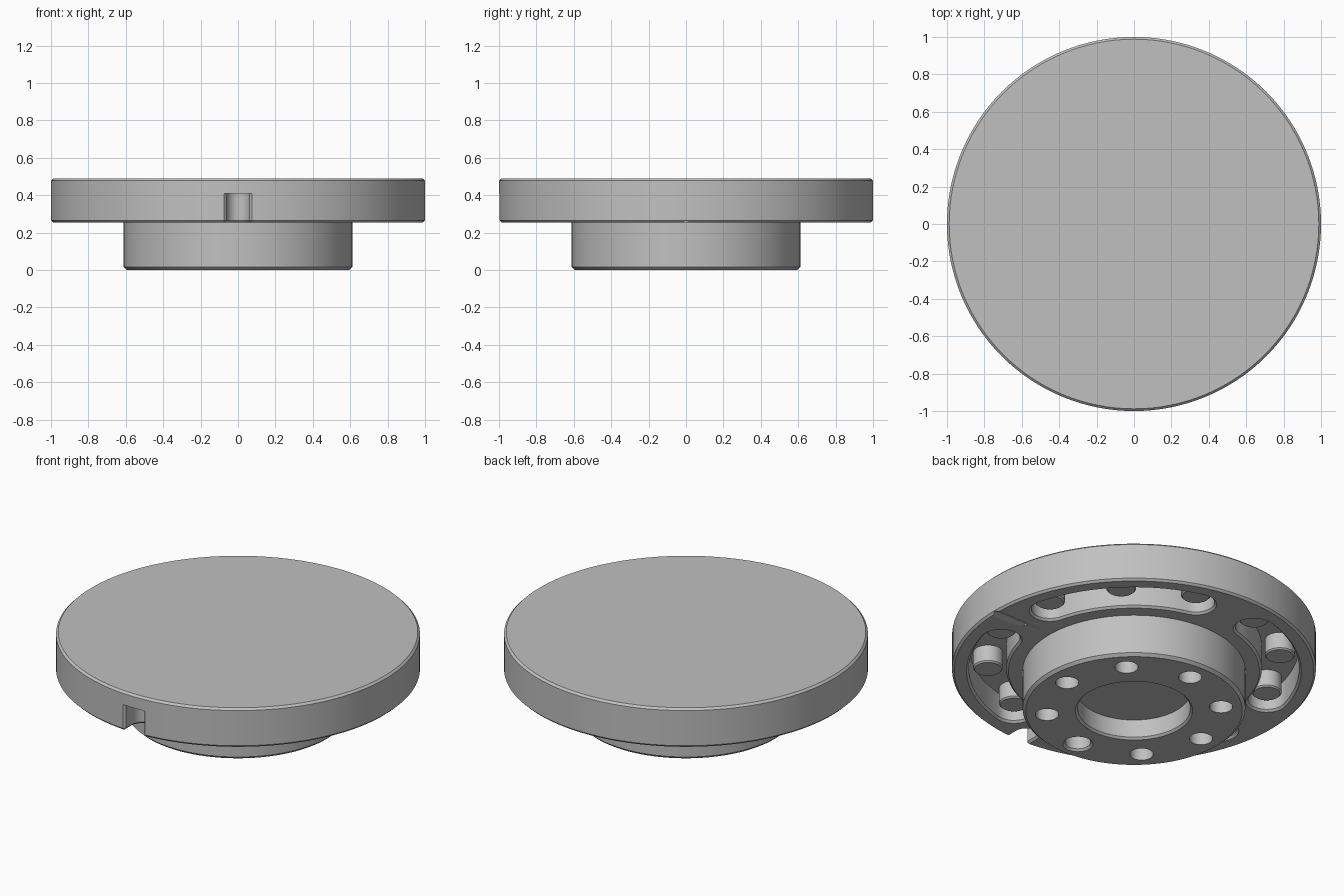
import bpy
import bmesh
from math import sin, cos, pi, radians

if "Cube" in bpy.data.objects:
    bpy.data.objects.remove(bpy.data.objects["Cube"], do_unlink=True)

SEAT = 0.253      # underside of the flange
TOP = 0.49        # upper face of the flange
CEILING = 0.41    # roof of the pockets and of the rim notch
CHAMFER = 0.012

grey = bpy.data.materials.new("machined grey")
grey.use_nodes = True
colour = (0.53, 0.53, 0.53, 1)
grey.diffuse_color = colour
grey.node_tree.nodes["Principled BSDF"].inputs["Base Color"].default_value = colour


def arc(cx, cy, r, start, end, n):
    """Points on an arc, angles in radians."""
    steps = [start + (end - start) * i / n for i in range(n + 1)]
    return [(cx + r * cos(a), cy + r * sin(a)) for a in steps]


def circle(r, cx=0, cy=0, n=48):
    return arc(cx, cy, r, 0, 2 * pi, n)[:-1]


def loft(bm, levels):
    """Closed solid through (outline, z) levels with equal point counts."""
    rings = [[bm.verts.new((x, y, z)) for x, y in pts] for pts, z in levels]
    bm.faces.new(rings[0][::-1])
    bm.faces.new(rings[-1])
    for a, b in zip(rings, rings[1:]):
        for i in range(len(a)):
            j = (i + 1) % len(a)
            bm.faces.new((a[i], a[j], b[j], b[i]))


def flared_cut(bm, outline, mouth, roof):
    """Cutter whose mouth widens into a chamfer; outline takes an offset."""
    loft(bm, [(outline(2 * CHAMFER), mouth - CHAMFER),
              (outline(0), mouth + CHAMFER), (outline(0), roof)])


def make_object(name, bm):
    bmesh.ops.recalc_face_normals(bm, faces=bm.faces)
    mesh = bpy.data.meshes.new(name)
    bm.to_mesh(mesh)
    bm.free()
    mesh.materials.append(grey)
    obj = bpy.data.objects.new(name, mesh)
    bpy.context.collection.objects.link(obj)
    return obj


def activate(obj):
    bpy.ops.object.select_all(action='DESELECT')
    obj.select_set(True)
    bpy.context.view_layer.objects.active = obj


def slot(middle):
    """Curved slot outline with round ends, centred on the given angle."""
    r, half, reach = 0.805, 0.103, radians(30)
    a0, a1 = middle - reach, middle + reach

    def outline(off):
        w = half + off
        outer = arc(0, 0, r + w, a0, a1, 24)
        inner = arc(0, 0, r - w, a1, a0, 24)
        cap1 = arc(r * cos(a1), r * sin(a1), w, a1, a1 + pi, 16)[1:-1]
        cap0 = arc(r * cos(a0), r * sin(a0), w, a0 + pi, a0 + 2 * pi, 16)[1:-1]
        return outer + cap1 + inner + cap0
    return outline


def notch(off):
    """Round-ended rim notch, flaring where it meets the outer wall."""
    w = 0.062 + off
    end = arc(0, -0.92, w, 0, pi, 16)
    return end + [(-w, -0.985), (-w - 0.06, -1.045), (w + 0.06, -1.045), (w, -0.985)]


# Flange and hub, turned as one solid
bm = bmesh.new()
turned = [(0.595, 0), (0.612, 0.016), (0.612, SEAT), (1 - CHAMFER, SEAT),
          (1, SEAT + CHAMFER), (1, TOP - CHAMFER), (1 - CHAMFER, TOP)]
loft(bm, [(circle(r, n=128), z) for r, z in turned])
body = make_object("flanged_body", bm)

# All recesses gathered in one cutter
bm = bmesh.new()
for k in range(4):
    flared_cut(bm, slot(radians(45 + 90 * k)), SEAT, CEILING)
flared_cut(bm, notch, SEAT, CEILING)
flared_cut(bm, lambda off: circle(0.31 + off, n=80), 0, 0.12)
for k in range(8):
    a = radians(45 * k)
    x, y = 0.48 * cos(a), 0.48 * sin(a)
    if k == 6:   # locating hole, larger and chamfered
        flared_cut(bm, lambda off: circle(0.071 + off, x, y), 0, 0.25)
    else:
        loft(bm, [(circle(0.064, x, y), -0.02), (circle(0.064, x, y), 0.25)])


# Shallow index groove on the underside of the flange
def strip(w):
    return [(0.78, -w), (1.1, -w), (1.1, w), (0.78, w)]


loft(bm, [(strip(0.04), SEAT - 0.01), (strip(0.003), SEAT + 0.01)])
cutter = make_object("recess_cutter", bm)
cutter.hide_render = True

cut = body.modifiers.new("recesses", 'BOOLEAN')
cut.operation = 'DIFFERENCE'
cut.solver = 'EXACT'
cut.object = cutter
activate(body)
bpy.ops.object.modifier_apply(modifier=cut.name)
bpy.data.objects.remove(cutter, do_unlink=True)
bpy.ops.object.shade_smooth_by_angle(angle=radians(30))

# Pins standing in the pockets, three to each
bm = bmesh.new()
for k in range(12):
    a = radians(15 + 30 * k)
    x, y = 0.805 * cos(a), 0.805 * sin(a)
    loft(bm, [(circle(0.074, x, y, 40), 0.305), (circle(0.082, x, y, 40), 0.313),
              (circle(0.082, x, y, 40), CEILING + 0.005)])
pins = make_object("pocket_pins", bm)
activate(pins)
bpy.ops.object.shade_smooth_by_angle(angle=radians(30))
